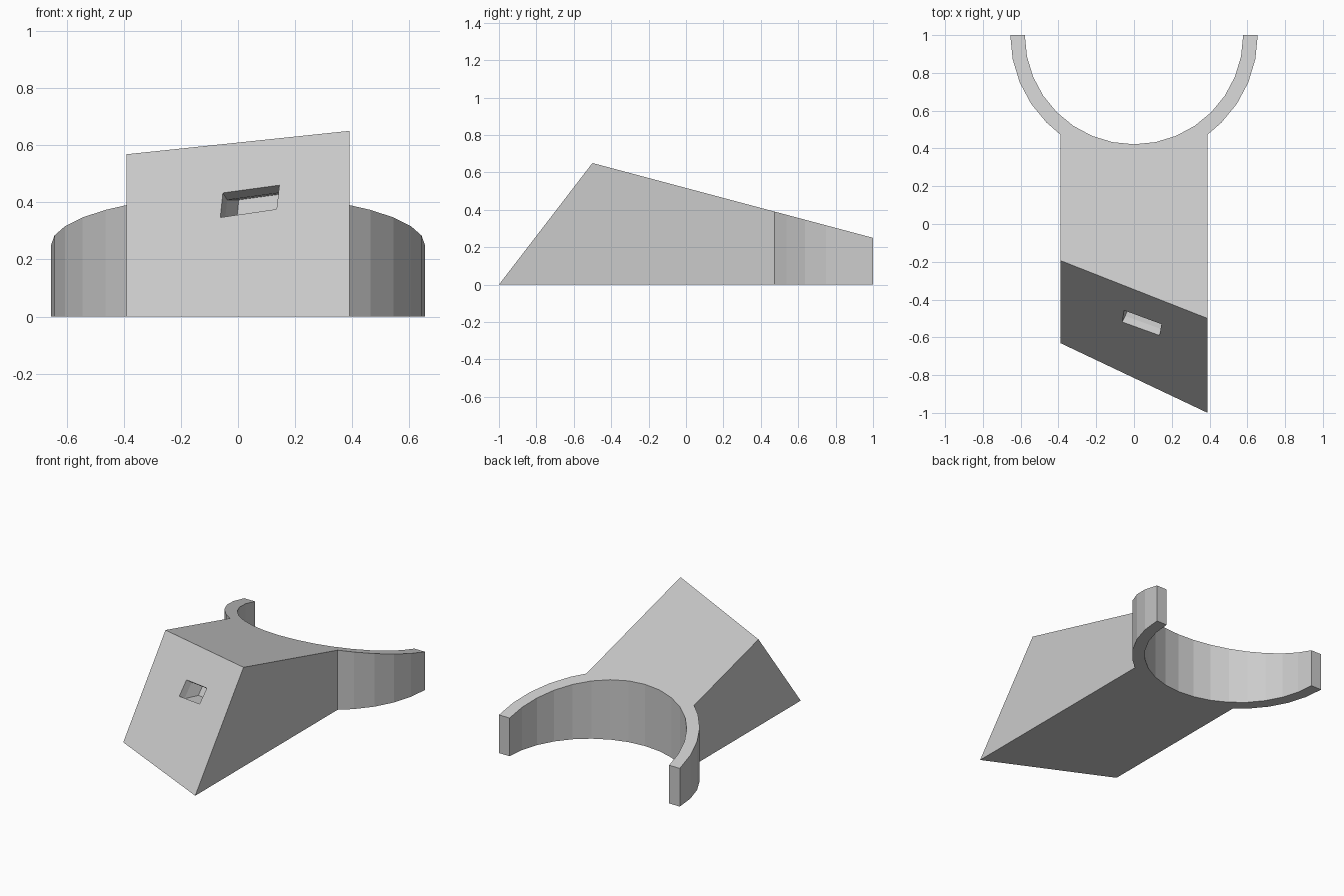
import bpy, math
from mathutils import Vector

if "Cube" in bpy.data.objects:
    bpy.data.objects.remove(bpy.data.objects["Cube"])

grey = bpy.data.materials.new("light grey")
grey.diffuse_color = (0.6, 0.6, 0.6, 1)
grey.use_nodes = True
grey.node_tree.nodes["Principled BSDF"].inputs["Base Color"].default_value = grey.diffuse_color

R_OUT, R_IN, HALF_W = 0.655, 0.578, 0.39


def front_y(x, z):
    """Depth of the slanted front face."""
    return -1 + (HALF_W - x) * 0.474 + z * 0.769


def top_z(y):
    """Height of the sloping top."""
    return 0.25 + (1 - y) * 0.2667


def loft(name, rings):
    """Closed solid through rings of points with equal counts."""
    n = len(rings[0])
    verts = [p for r in rings for p in r]
    faces = [tuple(range(n))[::-1], tuple(range(len(verts) - n, len(verts)))]
    for k in range(len(rings) - 1):
        for i in range(n):
            j = (i + 1) % n
            faces.append((k * n + i, k * n + j, (k + 1) * n + j, (k + 1) * n + i))
    me = bpy.data.meshes.new(name)
    me.from_pydata(verts, [], faces)
    me.materials.append(grey)
    ob = bpy.data.objects.new(name, me)
    bpy.context.collection.objects.link(ob)
    return ob


def arc(r, angles):
    return [(r * math.cos(math.radians(a)), 1 - r * math.sin(math.radians(a))) for a in angles]


# Wedge body joined to a half-ring cradle, as one footprint
join = math.degrees(math.acos(HALF_W / R_OUT))
step = 11.25
side = [i * step for i in range(5)] + [join]
right = arc(R_OUT, side)
left = [(-x, y) for x, y in reversed(right)]
inner = arc(R_IN, [180 - i * step for i in range(17)])
inner.reverse()
inner = [(-x, y) for x, y in inner]
# counter-clockwise: inner arc right to left end, outer left, front corners, outer right
outline = list(reversed(inner)) if inner[0][0] < 0 else inner
outline = outline + left[::-1] + ["front_left", "front_right"] + right[::-1]
bottom, top = [], []
for p in outline:
    if isinstance(p, str):
        x = -HALF_W if p == "front_left" else HALF_W
        bottom.append((x, front_y(x, 0), 0))
        # crest where the front face meets the sloping top
        y0 = front_y(x, 0)
        z = (0.25 + (1 - y0) * 0.2667) / (1 + 0.2667 * 0.769)
        top.append((x, front_y(x, z), z))
    else:
        bottom.append((p[0], p[1], 0))
        top.append((p[0], p[1], top_z(p[1])))
body = loft("wedge_body_with_cradle", [bottom, top])

# Slot: short collar square to the face, then a level pocket
inward = Vector((0.474, 1, -0.769)).normalized()
level = Vector((0.474, 1, 0)).normalized()
mouth = [Vector((x, front_y(x, z), z)) for x, z in
         ((-0.062, 0.347), (0.135, 0.376), (0.145, 0.46), (-0.053, 0.433))]
slot = loft("slot_cutter", [[p - inward * 0.03 for p in mouth],
                            [p + inward * 0.043 for p in mouth],
                            [p + inward * 0.043 + level * 0.095 for p in mouth]])

# Consistent outward normals
import bmesh
for ob in (body, slot):
    bm = bmesh.new()
    bm.from_mesh(ob.data)
    bmesh.ops.remove_doubles(bm, verts=bm.verts, dist=1e-5)
    bmesh.ops.recalc_face_normals(bm, faces=bm.faces)
    bm.to_mesh(ob.data)
    bm.free()

cut = body.modifiers.new("slot", 'BOOLEAN')
cut.operation = 'DIFFERENCE'
cut.solver = 'EXACT'
cut.object = slot
slot.hide_render = True
slot.hide_set(True)
